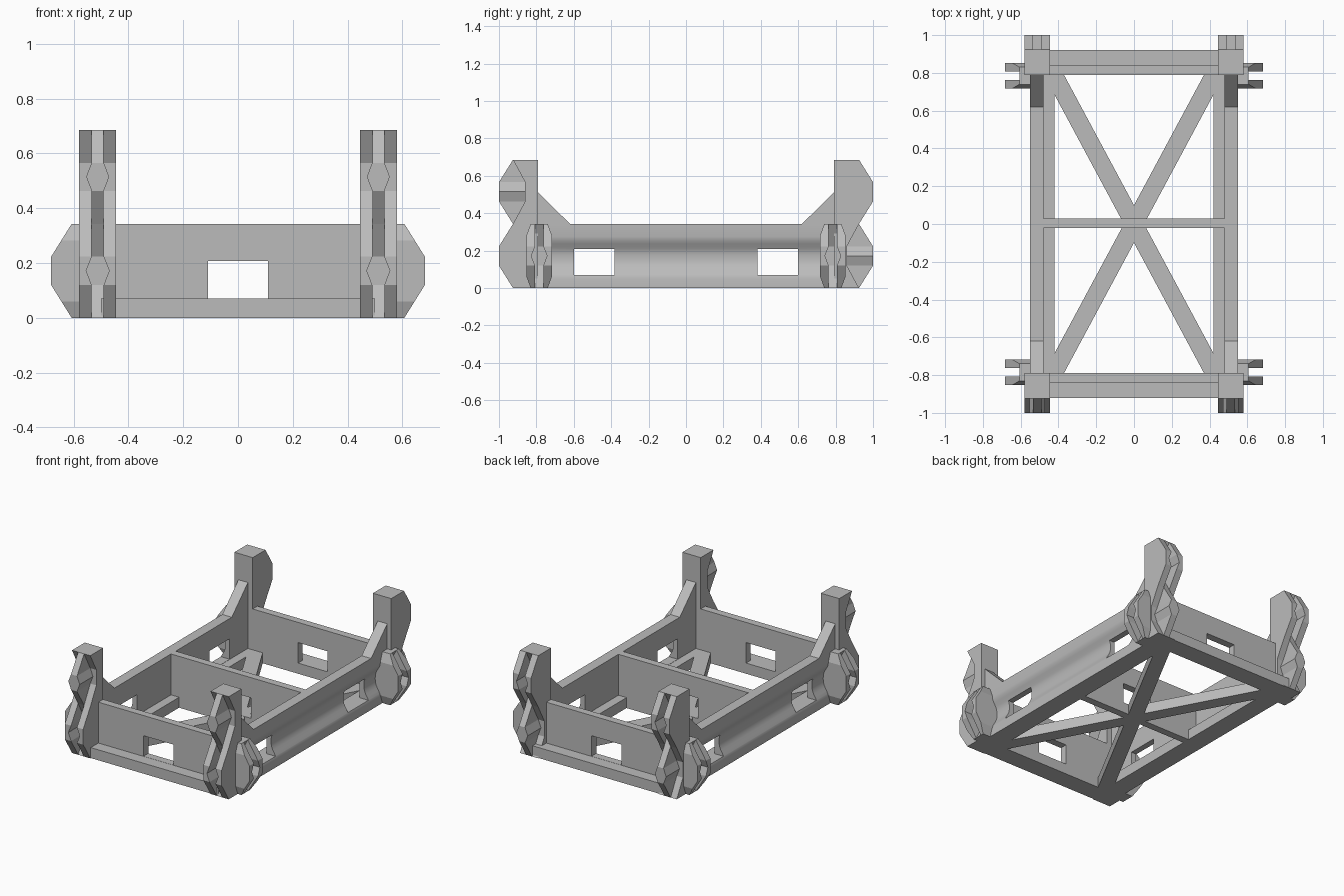
import bpy, bmesh, math
from mathutils import Matrix, Vector

if "Cube" in bpy.data.objects:
    bpy.data.objects.remove(bpy.data.objects["Cube"], do_unlink=True)

GREY = (0.5, 0.5, 0.5, 1.0)
grey = bpy.data.materials.new("plain grey")
grey.use_nodes = True
grey.diffuse_color = GREY
grey.node_tree.nodes["Principled BSDF"].inputs["Base Color"].default_value = GREY

WALL = 0.343       # height of the walls and of one clip
LEDGE = 0.07       # height of the floor members


def finish(name, bm):
    bmesh.ops.recalc_face_normals(bm, faces=bm.faces)
    mesh = bpy.data.meshes.new(name)
    bm.to_mesh(mesh)
    bm.free()
    mesh.materials.append(grey)
    ob = bpy.data.objects.new(name, mesh)
    bpy.context.collection.objects.link(ob)
    return ob


def prism(name, profile, axis, start, end):
    """Extrude a closed outline along an axis; outline uses the other two axes in order."""
    def place(p, depth):
        v = list(p)
        v.insert(axis, depth)
        return Vector(v)
    bm = bmesh.new()
    face = bm.faces.new([bm.verts.new(place(p, start)) for p in profile])
    new = bmesh.ops.extrude_face_region(bm, geom=[face])["geom"]
    shift = Vector((0, 0, 0))
    shift[axis] = end - start
    bmesh.ops.translate(bm, vec=shift, verts=[v for v in new if isinstance(v, bmesh.types.BMVert)])
    return finish(name, bm)


def box(name, x, y, z):
    outline = [(x[0], y[0]), (x[1], y[0]), (x[1], y[1]), (x[0], y[1])]
    return prism(name, outline, 2, z[0], z[1])


def cut(ob, x, y, z):
    """Cut a box-shaped window and bake the result."""
    cutter = box("window_cutter", x, y, z)
    cutter.hide_render = True
    mod = ob.modifiers.new("window", "BOOLEAN")
    mod.operation, mod.solver, mod.object = "DIFFERENCE", "EXACT", cutter
    bpy.context.view_layer.update()
    graph = bpy.context.evaluated_depsgraph_get()
    baked = bpy.data.meshes.new_from_object(ob.evaluated_get(graph))
    ob.modifiers.clear()
    ob.data = baked
    bpy.data.objects.remove(cutter, do_unlink=True)


def add_strip(bm, layers):
    """Stack of rectangles (u0, u1, inner, outer, z) joined into a solid."""
    rings = []
    for u0, u1, inner, outer, z in layers:
        corners = [(u0, inner), (u1, inner), (u1, outer), (u0, outer)]
        rings.append([bm.verts.new((u, d, z)) for u, d in corners])
    for low, high in zip(rings, rings[1:]):
        for i in range(4):
            j = (i + 1) % 4
            bm.faces.new([low[i], low[j], high[j], high[i]])
    bm.faces.new(rings[0])
    bm.faces.new(rings[-1])


def clip(name, base, back, z0, tongue, chamfer, matrix):
    """Interlocking clip facing +y: two cheeks around a flared centre strip."""
    half = 0.0675
    levels = [0, 0.06, 0.12, 0.172, 0.223, 0.283, WALL]
    bulge = [0, 0.5, 1, 1, 1, 0.5, 0]
    cheeks_l, cheeks_r, centre = [], [], []
    for i, (z, b) in enumerate(zip(levels, bulge)):
        ridge, valley = base + 0.075 * b, base - 0.065 * b
        side, mid = (valley, ridge) if tongue else (ridge, valley)
        flare = 0.042 if i == 3 else 0.022
        wide = half - 0.022 if chamfer and i in (0, 6) else half
        cheeks_l.append((-wide, -flare, back, side, z + z0))
        cheeks_r.append((flare, wide, back, side, z + z0))
        centre.append((-flare, flare, back, mid, z + z0))
    bm = bmesh.new()
    for strip in (cheeks_l, cheeks_r, centre):
        add_strip(bm, strip)
    bm.transform(matrix)
    return finish(name, bm)


# Side rails: an outer groove with a low inner ledge
groove = [(0.512 + 0.038 * abs(math.cos(math.pi * t / 12)) ** 3, 0.275 - 0.225 * t / 12)
          for t in range(13)]
rail = [(0.55, 0), (0.42, 0), (0.42, LEDGE), (0.48, LEDGE), (0.48, WALL), (0.55, WALL)] + groove
for side, s in (("right", -1), ("left", 1)):
    ob = prism(side + "_rail", [(x * s, z) for x, z in rail], 1, -0.82, 0.82)
    for y in (-0.49, 0.49):
        cut(ob, (s * 0.515 - 0.09, s * 0.515 + 0.09), (y - 0.108, y + 0.108), (0.071, 0.208))
    bpy.ops.object.select_all(action="DESELECT")
    ob.select_set(True)
    bpy.context.view_layer.objects.active = ob
    bpy.ops.object.shade_smooth_by_angle(angle=math.radians(35))

# End walls with an outer ledge
wall = [(0.79, 0), (0.92, 0), (0.92, LEDGE), (0.84, LEDGE), (0.84, WALL), (0.79, WALL)]
for end, s in (("front", -1), ("back", 1)):
    ob = prism(end + "_wall", [(y * s, z) for y, z in wall], 0, -0.5, 0.5)
    cut(ob, (-0.11, 0.11), (s * 0.83 - 0.2, s * 0.83 + 0.2), (0.071, 0.208))

# Cross wall in the middle
ob = box("middle_wall", (-0.49, 0.49), (-0.022, 0.028), (0, WALL))
cut(ob, (-0.11, 0.11), (-0.2, 0.2), (0.071, 0.208))

# Diagonal floor braces
run = Vector((0.473, 0.881))
across = Vector((run.y, -run.x)) * 0.047
for name, s in (("floor_brace_a", 1), ("floor_brace_b", -1)):
    tip = run * 0.91
    outline = [tip + across, tip - across, -tip - across, -tip + across]
    prism(name, [(p.x * s, p.y) for p in outline], 2, 0, LEDGE)

# Corner posts made of stacked clips, plus gussets and side clips
for end, sy in (("front", -1), ("back", 1)):
    for side, sx in (("right", -1), ("left", 1)):
        tag = end + "_" + side
        facing = Matrix.Translation((sx * 0.512, 0, 0)) @ Matrix.Diagonal((1, sy, 1, 1))
        clip(tag + "_lower_post_clip", 0.925, 0.79, 0, sy > 0, False, facing)
        clip(tag + "_upper_post_clip", 0.925, 0.79, WALL, sy < 0, False, facing)

        gusset = [(sy * 0.62, WALL), (sy * 0.8, WALL), (sy * 0.8, 0.52)]
        x = sorted((sx * 0.48, sx * 0.55))
        prism(tag + "_gusset", gusset, 0, x[0], x[1])

        turn = Matrix.Rotation(-sx * math.pi / 2, 4, "Z")
        clip(tag + "_side_clip", 0.607, 0.5, 0, False, True,
             Matrix.Translation((0, sy * 0.785, 0)) @ turn)
